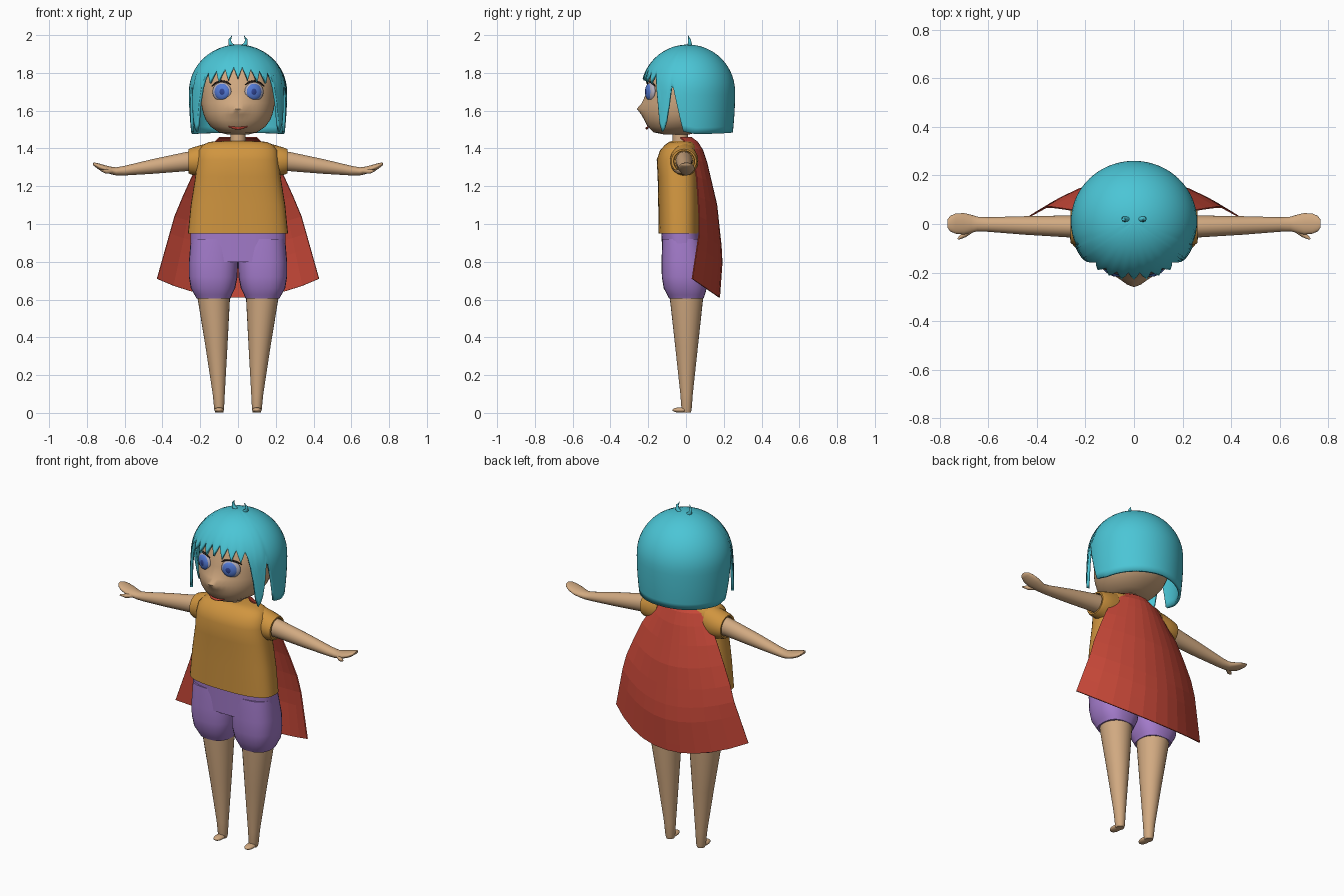
import bpy, bmesh
from math import sin, cos, pi, exp, degrees, copysign
from mathutils import Vector

if "Cube" in bpy.data.objects:
    bpy.data.objects.remove(bpy.data.objects["Cube"])


def material(name, rgb):
    m = bpy.data.materials.new(name)
    m.diffuse_color = (*rgb, 1)
    m.use_nodes = True
    m.node_tree.nodes["Principled BSDF"].inputs["Base Color"].default_value = m.diffuse_color
    return m


SKIN = material("skin", (0.64, 0.40, 0.22))
TEAL = material("teal", (0.07, 0.56, 0.67))
ORANGE = material("orange", (0.63, 0.30, 0.05))
PURPLE = material("purple", (0.37, 0.20, 0.60))
RED = material("red", (0.58, 0.065, 0.04))
WHITE = material("eye_white", (0.45, 0.42, 0.5))
BLUE = material("blue", (0.09, 0.2, 0.68))
NAVY = material("navy", (0.03, 0.06, 0.3))
DARK = material("dark", (0.04, 0.025, 0.02))


def interp(table, x):
    """Piecewise linear lookup in ascending (x, value) pairs."""
    for (x0, v0), (x1, v1) in zip(table, table[1:]):
        if x <= x1:
            return v0 + (v1 - v0) * max(0, x - x0) / (x1 - x0)
    return table[-1][1]


def mesh_object(name, bm, mat, smooth=True, recalc=True):
    if recalc:
        bmesh.ops.recalc_face_normals(bm, faces=bm.faces)
    me = bpy.data.meshes.new(name)
    bm.to_mesh(me)
    bm.free()
    ob = bpy.data.objects.new(name, me)
    bpy.context.collection.objects.link(ob)
    me.materials.append(mat)
    for p in me.polygons:
        p.use_smooth = smooth
    return ob


def loft(name, rings, mat, axis="z", side=1, n=2.0, seg=28, caps=True, warp=None):
    """Skin superellipse rings (pos, lo1, hi1, lo2, hi2); side=-1 mirrors in x."""
    bm = bmesh.new()
    loops = []
    for pos, lo1, hi1, lo2, hi2 in rings:
        loop = []
        for i in range(seg):
            a = 2 * pi * i / seg
            c, s = [copysign(abs(f) ** (2 / n), f) for f in (cos(a), sin(a))]
            u = (lo1 + hi1) / 2 + (hi1 - lo1) / 2 * c
            v = (lo2 + hi2) / 2 + (hi2 - lo2) / 2 * s
            p = Vector((u, v, pos)) if axis == "z" else Vector((pos, u, v))
            if warp:
                p = warp(p)
            p.x *= side
            loop.append(bm.verts.new(p))
        loops.append(loop)
    for a, b in zip(loops, loops[1:]):
        for i in range(seg):
            j = (i + 1) % seg
            bm.faces.new((a[i], a[j], b[j], b[i]))
    if caps:
        bm.faces.new(loops[0])
        bm.faces.new(loops[-1])
    return mesh_object(name, bm, mat)


def strand(name, pts, radii, depth, mat):
    cu = bpy.data.curves.new(name, "CURVE")
    cu.dimensions, cu.bevel_depth, cu.bevel_resolution = "3D", depth, 2
    cu.use_fill_caps = True
    sp = cu.splines.new("POLY")
    sp.points.add(len(pts) - 1)
    for q, p, r in zip(sp.points, pts, radii):
        q.co, q.radius = (*p, 1), r
    ob = bpy.data.objects.new(name, cu)
    bpy.context.collection.objects.link(ob)
    cu.materials.append(mat)


def ball(name, loc, scale, mat, turn=0):
    bm = bmesh.new()
    bmesh.ops.create_uvsphere(bm, u_segments=24, v_segments=14, radius=1)
    ob = mesh_object(name, bm, mat)
    ob.location, ob.scale, ob.rotation_euler.z = loc, scale, turn


# Head with a pointed nose
def nose(p):
    if p.y < 0:
        p.y -= 0.032 * exp(-(p.x / 0.05) ** 2 - ((p.z - 1.61) / 0.03) ** 2)
    return p


head = [(1.475, .06, -.12, .02), (1.485, .10, -.17, .06), (1.515, .145, -.203, .12),
        (1.55, .17, -.22, .16), (1.58, .182, -.226, .175), (1.61, .19, -.228, .19),
        (1.64, .195, -.222, .195), (1.70, .20, -.207, .20), (1.78, .20, -.197, .21),
        (1.86, .165, -.15, .18), (1.91, .08, -.07, .10)]
loft("head", [(z, -r, r, f, b) for z, r, f, b in head], SKIN, seg=48, n=2.1, warp=nose)
loft("neck", [(1.40, -.042, .042, -.072, .012), (1.52, -.04, .04, -.07, .01)], SKIN)

# Face details
for s in (1, -1):
    ball("eye_white", (s * .085, -.186, 1.70), (.053, .022, .05), WHITE, s * .35)
    ball("iris", (s * .085, -.195, 1.70), (.043, .018, .043), BLUE, s * .35)
    ball("pupil", (s * .084, -.206, 1.70), (.02, .0095, .022), NAVY, s * .35)
    strand("eyelash", [(s * .038, -.205, 1.737), (s * .06, -.206, 1.752), (s * .09, -.198, 1.757),
                       (s * .118, -.182, 1.748), (s * .138, -.162, 1.73)],
           [.4, 1, 1, 1, .5], .005, DARK)
strand("mouth", [(-.05, -.196, 1.516), (-.025, -.206, 1.509), (0, -.208, 1.507),
                 (.025, -.206, 1.509), (.05, -.196, 1.516)], [.3, .9, 1, .9, .3], .007, RED)

# Bobbed hair: dome whose hem follows fringe, side locks, ear gap and back
HEM = [(0, 1.78), (45, 1.75), (49, 1.71), (54, 1.53), (57, 1.49), (62, 1.52), (66, 1.62),
       (69, 1.73), (72, 1.72), (80, 1.56), (84, 1.49), (100, 1.475), (180, 1.485)]
COLS, ROWS = 120, 18
bm = bmesh.new()
pole = bm.verts.new((0, .01, 1.95))
grid = []
for k in range(1, ROWS + 1):
    row = []
    for j in range(COLS):
        phi = 2 * pi * j / COLS
        d = degrees(min(phi, 2 * pi - phi))
        hem = interp(HEM, d)
        if d < 46:
            hem += (-.01, .025, .055, .025)[j % 4]
        t = (pi / 2 * .25 + 1.70 - hem) * k / ROWS if hem < 1.70 else 0
        if hem >= 1.70:
            from_top = (1 - ((hem - 1.70) / .25) ** 2) ** .5
            import math
            t = .25 * math.asin(from_top) * k / ROWS
        if t < pi / 2 * .25:
            r, z = sin(t / .25), 1.70 + .25 * cos(t / .25)
        else:
            z = 1.70 - (t - pi / 2 * .25)
            r = 1 - .05 * ((1.70 - z) / .22) ** 2
            if 48 < d < 69:
                r += .06 * (1.70 - z) / .2
        row.append(bm.verts.new((.26 * r * sin(phi), .01 - .25 * r * cos(phi), z)))
    grid.append(row)
for j in range(COLS):
    i = (j + 1) % COLS
    bm.faces.new((pole, grid[0][j], grid[0][i]))
    for a, b in zip(grid, grid[1:]):
        bm.faces.new((a[j], b[j], b[i], a[i]))
hair = mesh_object("hair", bm, TEAL, recalc=False)
mod = hair.modifiers.new("thickness", "SOLIDIFY")
mod.thickness, mod.offset = .015, -1
for s in (1, -1):
    strand("hair_tuft", [(s * .02, .02, 1.935), (s * .042, .02, 1.955), (s * .044, .018, 1.975),
                         (s * .032, .012, 1.998)], [1, .9, .6, .05], .012, TEAL)

# Shirt body
shirt = [(.95, .265, -.145, .075), (1.10, .25, -.147, .075), (1.25, .226, -.15, .072),
         (1.34, .216, -.155, .07), (1.39, .208, -.138, .062), (1.42, .185, -.11, .05),
         (1.435, .15, -.09, .035), (1.44, .05, -.07, .015)]
loft("shirt", [(z, -r, r, f, b) for z, r, f, b in shirt], ORANGE, n=2.7, seg=40)

# Shorts hips joining both legs
loft("shorts_hips", [(.80, -.25, .25, -.125, .10), (.96, -.253, .253, -.13, .075)], PURPLE, n=2.7, seg=40)

for s in (1, -1):
    # Sleeve with turned-in cuff
    loft("sleeve", [(.15, -.08, .06, 1.25, 1.43), (.20, -.085, .065, 1.252, 1.417),
                    (.25, -.085, .06, 1.262, 1.402), (.262, -.078, .055, 1.268, 1.396),
                    (.262, -.066, .046, 1.276, 1.388), (.24, -.063, .043, 1.28, 1.386)],
         ORANGE, axis="x", side=s)
    # Arm and mitten hand
    loft("arm", [(.20, -.058, .038, 1.28, 1.388), (.27, -.055, .035, 1.28, 1.382),
                 (.45, -.044, .032, 1.266, 1.344), (.60, -.032, .028, 1.257, 1.308),
                 (.645, -.03, .03, 1.257, 1.30), (.67, -.036, .038, 1.263, 1.303),
                 (.70, -.043, .045, 1.272, 1.31), (.735, -.04, .043, 1.287, 1.32),
                 (.757, -.03, .033, 1.303, 1.325), (.768, -.015, .018, 1.312, 1.324)],
         SKIN, axis="x", side=s)
    strand("thumb", [(s * .665, -.02, 1.28), (s * .70, -.045, 1.278), (s * .725, -.062, 1.284)],
           [1, .9, .3], .013, SKIN)
    # Puffy shorts leg
    loft("shorts_leg", [(.92, .0, .25, -.125, .08), (.80, .0, .26, -.13, .105),
                        (.72, .003, .26, -.128, .11), (.66, .015, .25, -.118, .11),
                        (.625, .032, .23, -.10, .10), (.605, .04, .22, -.09, .093)],
         PURPLE, side=s, n=2.5)
    # Tapered leg and small foot
    loft("leg", [(.68, .04, .22, -.09, .095), (.60, .043, .213, -.085, .09),
                 (.35, .056, .172, -.057, .063), (.10, .07, .134, -.03, .036),
                 (.02, .074, .126, -.024, .03), (.003, .078, .121, -.02, .026)],
         SKIN, side=s)
    ball("foot", (s * .10, -.028, .015), (.025, .044, .014), SKIN)

# Flared cape
HALF = [(0, .10), (.07, .15), (.30, .255), (.55, .335), (1, .43)]
BACK = [(0, .03), (.04, .075), (.12, .105), (.42, .165), (.75, .195), (1, .18)]
EDGE = [(0, -.03), (.07, .03), (.3, .06), (.65, .075), (1, .035)]
bm = bmesh.new()
rows = []
for v in (0, .03, .08, .16, .28, .42, .56, .68, .78, .88, .95, 1):
    row = []
    for i in range(11):
        u = i / 5 - 1
        y = interp(BACK, v) + (interp(EDGE, v) - interp(BACK, v)) * u * u
        z = 1.46 - v * (.85 - .10 * u * u)
        row.append(bm.verts.new((interp(HALF, v) * u, y, z)))
    rows.append(row)
for a, b in zip(rows, rows[1:]):
    for i in range(10):
        bm.faces.new((a[i], b[i], b[i + 1], a[i + 1]))
cape = mesh_object("cape", bm, RED, smooth=False)
cape.modifiers.new("thickness", "SOLIDIFY").thickness = .006

# Keep hard rims crisp on the smooth parts
bpy.ops.object.select_all(action="DESELECT")
for ob in bpy.data.objects:
    if ob.type == "MESH" and ob is not cape and ob.name != "cape":
        ob.select_set(True)
        bpy.context.view_layer.objects.active = ob
bpy.ops.object.shade_smooth_by_angle(angle=0.9)
